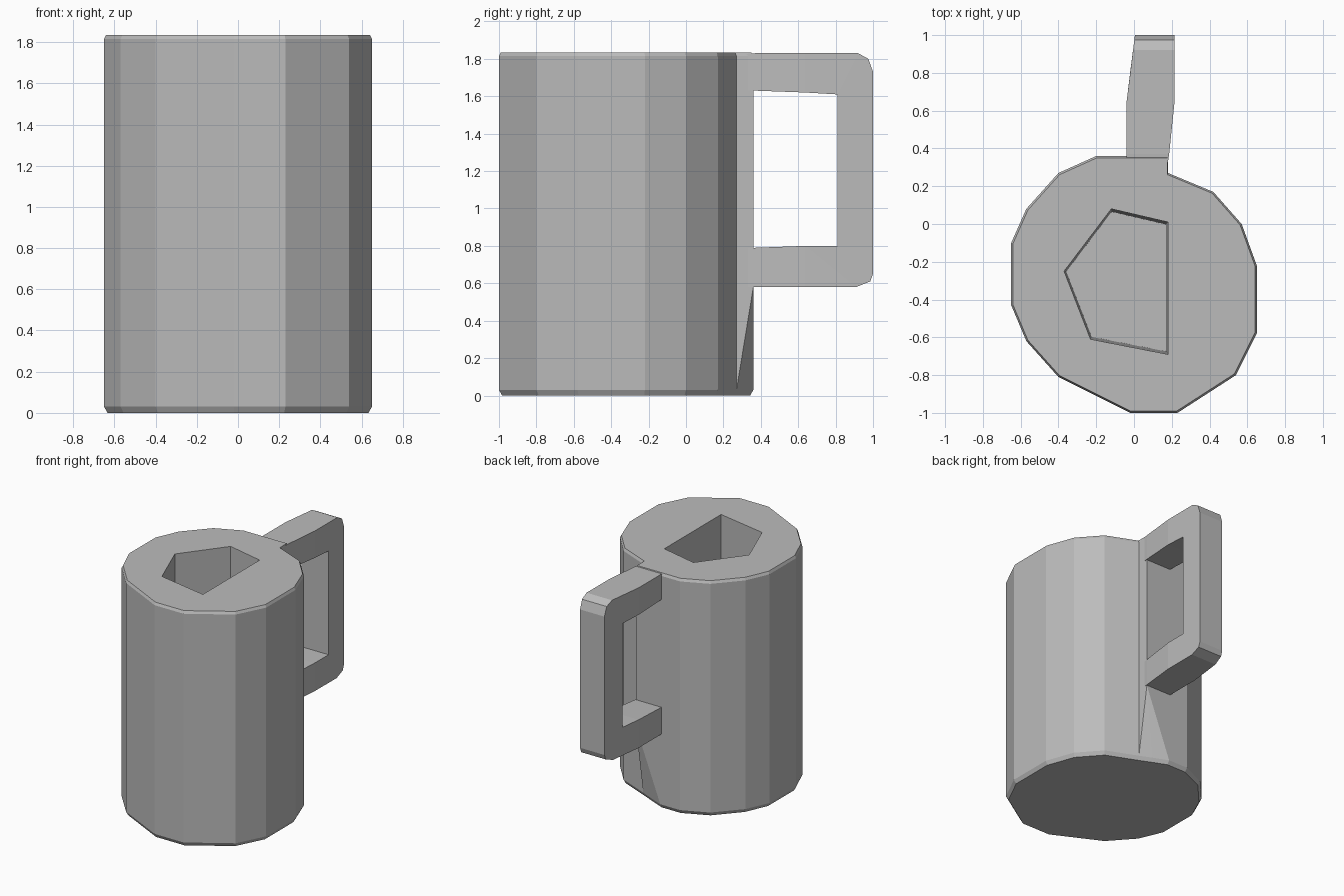
import bpy, bmesh

if "Cube" in bpy.data.objects:
    bpy.data.objects.remove(bpy.data.objects["Cube"])

grey = bpy.data.materials.new("plain grey")
grey.use_nodes = True
COLOUR = (0.5, 0.5, 0.5, 1)
grey.diffuse_color = COLOUR
grey.node_tree.nodes["Principled BSDF"].inputs["Base Color"].default_value = COLOUR


def finish(bm, name):
    bmesh.ops.recalc_face_normals(bm, faces=bm.faces)
    mesh = bpy.data.meshes.new(name)
    bm.to_mesh(mesh)
    bm.free()
    mesh.materials.append(grey)
    obj = bpy.data.objects.new(name, mesh)
    bpy.context.collection.objects.link(obj)
    return obj


def ring(bm, outline, z, scale=1.0, centre=(0, -0.32)):
    cx, cy = centre
    return [bm.verts.new((cx + (x - cx) * scale, cy + (y - cy) * scale, z))
            for x, y in outline]


def bridge(bm, low, up, flipped=-1):
    """Triangulated wall between two rings; one column has the other diagonal."""
    n = len(low)
    for i in range(n):
        a, b, c, d = low[i], low[(i + 1) % n], up[(i + 1) % n], up[i]
        if i == flipped:
            bm.faces.new((a, b, d))
            bm.faces.new((b, c, d))
        else:
            bm.faces.new((a, b, c))
            bm.faces.new((a, c, d))


# Mug body: faceted outline with a ledge under the handle
OUTLINE = [(-0.02, -1), (0.23, -1), (0.54, -0.8), (0.65, -0.58), (0.65, -0.22),
           (0.57, 0), (0.42, 0.17), (0.18, 0.27), (0.18, 0.36), (-0.03, 0.36),
           (-0.2, 0.36), (-0.4, 0.27), (-0.57, 0.08), (-0.65, -0.1),
           (-0.65, -0.43), (-0.57, -0.62), (-0.4, -0.81)]
PIT = [(-0.12, 0.08), (-0.37, -0.25), (-0.23, -0.61), (0.18, -0.69), (0.18, 0.01)]
CORNER = 8
base = list(OUTLINE)
base[CORNER] = (0.09, 0.31)  # ledge corner is cut away towards the foot

bm = bmesh.new()
rings = [ring(bm, base, 0, 0.975), ring(bm, base, 0.03),
         ring(bm, OUTLINE, 0.58), ring(bm, OUTLINE, 1.815),
         ring(bm, OUTLINE, 1.835, 0.985)]
for low, up in zip(rings, rings[1:]):
    bridge(bm, low, up, CORNER)
bm.faces.new(rings[0])

# Hollow: five-sided, slightly tapered
rim = ring(bm, PIT, 1.835)
floor = ring(bm, PIT, 0.12, 0.96, (-0.08, -0.3))
bridge(bm, floor, rim)
bm.faces.new(floor)

# Flat top between the rim and the hollow
edges = []
for loop in (rings[-1], rim):
    for i, v in enumerate(loop):
        w = loop[(i + 1) % len(loop)]
        edges.append(bm.edges.get((v, w)))
bmesh.ops.triangle_fill(bm, edges=edges, use_beauty=True, normal=(0, 0, 1))
finish(bm, "mug_body")


# Handle: quad section swept round a square loop, widths following its plan
def width_at(y):
    if y < 0.36:
        return -0.035, 0.175
    if y < 0.65:
        t = (y - 0.36) / 0.29
        return -0.04, 0.185 + 0.03 * t
    return -0.04 + 0.045 * (y - 0.65) / 0.35, 0.215


PATH = [((0.3, 1.825), (0.3, 1.63)), ((0.37, 1.83), (0.37, 1.63)),
        ((0.64, 1.83), (0.64, 1.62)), ((0.92, 1.83), (0.81, 1.61)),
        ((0.975, 1.8), (0.81, 1.605)), ((1, 1.73), (0.81, 1.56)),
        ((1, 0.65), (0.81, 0.85)), ((0.985, 0.61), (0.81, 0.81)),
        ((0.91, 0.58), (0.81, 0.8)), ((0.64, 0.58), (0.64, 0.8)),
        ((0.37, 0.58), (0.37, 0.79)), ((0.3, 0.58), (0.3, 0.79))]
bm = bmesh.new()
sections = []
for outer, inner in PATH:
    corners = []
    for (y, z), order in ((outer, (0, 1)), (inner, (1, 0))):
        corners += [bm.verts.new((width_at(y)[k], y, z)) for k in order]
    sections.append(corners)
for low, up in zip(sections, sections[1:]):
    bridge(bm, low, up)
bm.faces.new(sections[0])
bm.faces.new(sections[-1])
finish(bm, "handle")
